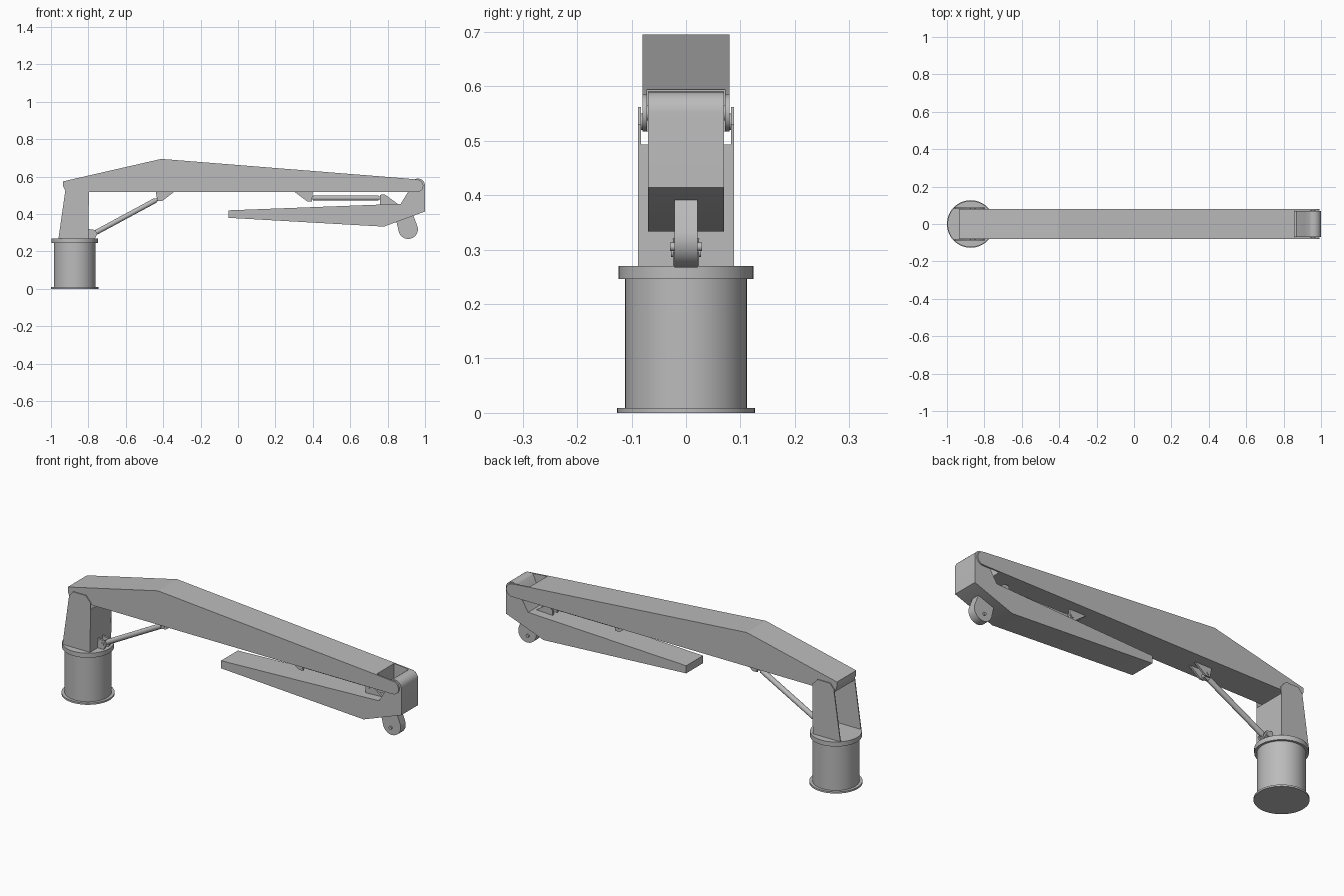
import bpy, bmesh, math
from mathutils import Vector

cube = bpy.data.objects.get("Cube")
if cube:
    bpy.data.objects.remove(cube, do_unlink=True)

grey = bpy.data.materials.new("crane_grey")
grey.use_nodes = True
COLOR = (0.5, 0.5, 0.5, 1)
grey.diffuse_color = COLOR
grey.node_tree.nodes["Principled BSDF"].inputs["Base Color"].default_value = COLOR


def finish(name, bm, smooth=False):
    bmesh.ops.recalc_face_normals(bm, faces=bm.faces)
    mesh = bpy.data.meshes.new(name)
    bm.to_mesh(mesh)
    bm.free()
    mesh.materials.append(grey)
    ob = bpy.data.objects.new(name, mesh)
    bpy.context.collection.objects.link(ob)
    if smooth:
        bpy.ops.object.select_all(action="DESELECT")
        ob.select_set(True)
        bpy.context.view_layer.objects.active = ob
        bpy.ops.object.shade_smooth_by_angle(angle=math.radians(35))
    return ob


def plate(name, profile, y0, y1, smooth=False):
    """Extrude an x-z profile from y0 to y1."""
    bm = bmesh.new()
    face = bm.faces.new([bm.verts.new((x, y0, z)) for x, z in profile])
    ext = bmesh.ops.extrude_face_region(bm, geom=[face])
    verts = [v for v in ext["geom"] if isinstance(v, bmesh.types.BMVert)]
    bmesh.ops.translate(bm, verts=verts, vec=(0, y1 - y0, 0))
    return finish(name, bm, smooth)


def plate_pair(name, profile, inner, outer, smooth=False):
    plate("right_" + name, profile, -outer, -inner, smooth)
    plate("left_" + name, profile, inner, outer, smooth)


def rod(name, a, b, radius, sides=24):
    a, b = Vector(a), Vector(b)
    bm = bmesh.new()
    bmesh.ops.create_cone(bm, cap_ends=True, segments=sides, radius1=radius,
                          radius2=radius, depth=(b - a).length)
    turn = (b - a).to_track_quat("Z", "Y").to_matrix()
    bmesh.ops.rotate(bm, verts=bm.verts, matrix=turn)
    bmesh.ops.translate(bm, verts=bm.verts, vec=(a + b) / 2)
    return finish(name, bm, True)


def arc(cx, cz, r, start, end, steps=10):
    angles = [math.radians(start + (end - start) * i / steps) for i in range(steps + 1)]
    return [(cx + r * math.cos(t), cz + r * math.sin(t)) for t in angles]


# Pedestal
BASE_X = -0.873
for name, z0, z1, r in (("base_flange", 0, 0.009, 0.127),
                        ("pedestal_drum", 0.009, 0.246, 0.112),
                        ("slewing_collar", 0.246, 0.27, 0.124)):
    rod(name, (BASE_X, 0, z0), (BASE_X, 0, z1), r, 48)

# Upright column: two thin cheeks joined by a web
cheek = [(-0.96, 0.27), (-0.80, 0.27), (-0.797, 0.53), (-0.825, 0.562),
         (-0.90, 0.562), (-0.922, 0.535)]
plate_pair("column_cheek", cheek, 0.083, 0.088)
plate("column_web", [(-0.808, 0.27), (-0.80, 0.27), (-0.798, 0.493), (-0.806, 0.493)],
      -0.083, 0.083)
rod("column_pin", (-0.862, -0.083, 0.535), (-0.862, 0.083, 0.535), 0.015)

# Main boom with a forked tip
TIP = 0.858
tip_top = 0.695 - 0.11 * (TIP + 0.41) / 1.38
plate("main_boom", [(-0.935, 0.55), (-0.92, 0.517), (TIP, 0.517), (TIP, tip_top),
                    (-0.41, 0.695), (-0.935, 0.575)], -0.08, 0.08)
fork = [(TIP, 0.517)] + arc(0.957, 0.551, 0.034, -90, 85) + [(TIP, tip_top)]
plate_pair("boom_fork", fork, 0.072, 0.08, True)

# Folded jib and its knuckle
jib = [(-0.05, 0.38), (0.78, 0.333), (1.0, 0.414)]
jib += arc(0.962, 0.552, 0.038, 0, 130)
jib += [(0.91, 0.52), (0.87, 0.455), (-0.05, 0.42)]
plate("folded_jib", jib, -0.07, 0.07, True)
rod("knuckle_pin", (0.957, -0.08, 0.551), (0.957, 0.08, 0.551), 0.014)

# Hook lug under the jib tip
lug = [(0.845, 0.37)] + arc(0.91, 0.319, 0.052, 195, 375, 16) + [(0.935, 0.40)]
plate("hook_lug", lug, -0.021, 0.021, True)
rod("hook_pin", (0.905, -0.029, 0.305), (0.905, 0.029, 0.305), 0.008)

# Brackets for the hydraulic rams
brackets = {
    "column_ram_bracket": [(-0.80, 0.27), (-0.765, 0.27), (-0.752, 0.295),
                           (-0.765, 0.315), (-0.80, 0.32)],
    "boom_ram_bracket": [(-0.44, 0.52), (-0.43, 0.47), (-0.405, 0.47), (-0.34, 0.52)],
    "jib_ram_rear_bracket": [(0.30, 0.52), (0.37, 0.468), (0.395, 0.468), (0.40, 0.52)],
    "jib_ram_front_bracket": [(0.76, 0.445), (0.76, 0.503), (0.785, 0.505), (0.86, 0.45)],
}
for name, profile in brackets.items():
    plate_pair(name, profile, 0.014, 0.024)

# Hydraulic rams: sleeve, piston rod and end pins
rams = (("main_ram", Vector((-0.772, 0, 0.295)), Vector((-0.42, 0, 0.485))),
        ("jib_ram", Vector((0.385, 0, 0.486)), Vector((0.775, 0, 0.486))))
for name, a, b in rams:
    rod(name + "_sleeve", a.lerp(b, 0.04), a.lerp(b, 0.94), 0.0135)
    rod(name + "_rod", a, b, 0.009)
    for end, p in (("rear", a), ("front", b)):
        side = Vector((0, 0.028, 0))
        rod(f"{name}_{end}_pin", p - side, p + side, 0.009, 16)
